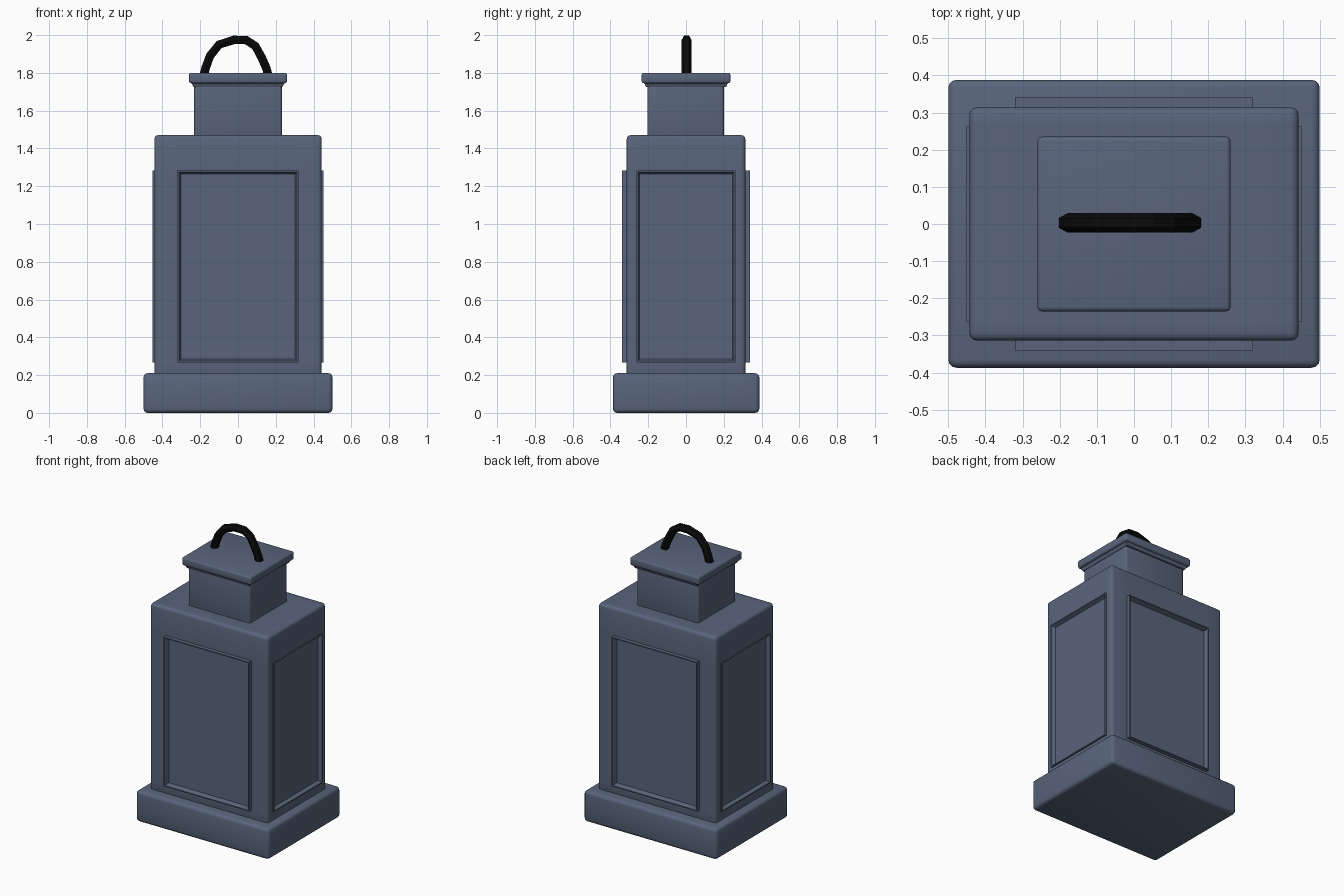
import bpy, bmesh
from mathutils import Vector, Matrix

if "Cube" in bpy.data.objects:
    bpy.data.objects.remove(bpy.data.objects["Cube"])


def material(name, rgb):
    m = bpy.data.materials.new(name)
    m.diffuse_color = (*rgb, 1)
    m.use_nodes = True
    m.node_tree.nodes["Principled BSDF"].inputs["Base Color"].default_value = m.diffuse_color
    return m


BLUE = material("slate_blue", (0.1, 0.13, 0.2))
BLACK = material("black", (0.003, 0.003, 0.003))


def finish(name, bm):
    """Turn a bmesh into a smooth-shaded object."""
    bmesh.ops.recalc_face_normals(bm, faces=bm.faces)
    mesh = bpy.data.meshes.new(name)
    bm.to_mesh(mesh)
    bm.free()
    mesh.materials.append(BLUE)
    ob = bpy.data.objects.new(name, mesh)
    bpy.context.collection.objects.link(ob)
    bpy.ops.object.select_all(action='DESELECT')
    bpy.context.view_layer.objects.active = ob
    ob.select_set(True)
    bpy.ops.object.shade_smooth_by_angle(angle=0.7)
    return ob


def box_mesh(lo, hi, bevel=0):
    bm = bmesh.new()
    lo, hi = Vector(lo), Vector(hi)
    size = Matrix.Diagonal((*(hi - lo), 1))
    bmesh.ops.create_cube(bm, size=1, matrix=Matrix.Translation((lo + hi) / 2) @ size)
    if bevel:
        bmesh.ops.bevel(bm, geom=bm.edges[:], offset=bevel, segments=3,
                        profile=0.5, affect='EDGES')
    return bm


def cut(bm, co, no):
    bmesh.ops.bisect_plane(bm, geom=bm.verts[:] + bm.edges[:] + bm.faces[:],
                           plane_co=co, plane_no=no)


# stepped base and neck
finish("base", box_mesh((-0.5, -0.387, 0), (0.5, 0.388, 0.21), 0.022))
finish("neck", box_mesh((-0.232, -0.205, 1.45), (0.232, 0.2, 1.76), 0.012))

# body with a raised rim and a sunken pane on each side
WX, WY, Z0, Z1 = 0.32, 0.262, 0.268, 1.282
bm = box_mesh((-0.443, -0.314, 0.19), (0.443, 0.314, 1.47), 0.02)
for s in (-1, 1):
    cut(bm, (s * WX, 0, 0), (1, 0, 0))
    cut(bm, (0, s * WY, 0), (0, 1, 0))
for z in (Z0, Z1):
    cut(bm, (0, 0, z), (0, 0, 1))
bm.normal_update()


def window_faces(axis, half, other):
    """Wall faces inside the window outline, one list per side."""
    for s in (-1, 1):
        yield [f for f in bm.faces if f.normal[axis] * s > 0.95
               and Z0 < f.calc_center_median().z < Z1
               and abs(f.calc_center_median()[other]) < half]


for axis, half, other, rise, sink in ((1, WX, 0, 0.026, 0.030), (0, WY, 1, 0.009, 0.024)):
    for faces in list(window_faces(axis, half, other)):
        normal = faces[0].normal.copy()
        ext = bmesh.ops.extrude_face_region(bm, geom=faces)["geom"]
        verts = [g for g in ext if isinstance(g, bmesh.types.BMVert)]
        tops = [g for g in ext if isinstance(g, bmesh.types.BMFace)]
        bmesh.ops.translate(bm, verts=verts, vec=normal * rise)
        bmesh.ops.delete(bm, geom=[f for f in faces if f.is_valid], context='FACES')
        bm.normal_update()
        bmesh.ops.inset_region(bm, faces=tops, thickness=0.010)
        bm.normal_update()
        bmesh.ops.inset_region(bm, faces=tops, thickness=0.014, depth=-sink)
        bm.normal_update()
finish("body", bm)

# cap with a flared underside
bm = box_mesh((-0.26, -0.235, 1.745), (0.26, 0.235, 1.8), 0.012)
finish("cap", bm)
bm = box_mesh((-0.25, -0.225, 1.725), (0.25, 0.225, 1.755))
for v in bm.verts:
    if v.co.z < 1.74:
        v.co.x *= 0.94
        v.co.y *= 0.94
finish("cap_flare", bm)

# faceted carrying handle
path = [(-0.185, 1.775), (-0.17, 1.83), (-0.148, 1.89), (-0.1, 1.95), (-0.02, 1.975),
        (0.045, 1.973), (0.092, 1.942), (0.126, 1.88), (0.15, 1.825), (0.163, 1.775)]
curve = bpy.data.curves.new("handle", 'CURVE')
curve.dimensions = '3D'
curve.bevel_depth = 0.026
curve.bevel_resolution = 1
curve.use_fill_caps = True
spline = curve.splines.new('POLY')
spline.points.add(len(path) - 1)
for p, (x, z) in zip(spline.points, path):
    p.co = (x, 0.003, z, 1)
spline.use_smooth = False
curve.materials.append(BLACK)
bpy.context.collection.objects.link(bpy.data.objects.new("handle", curve))
